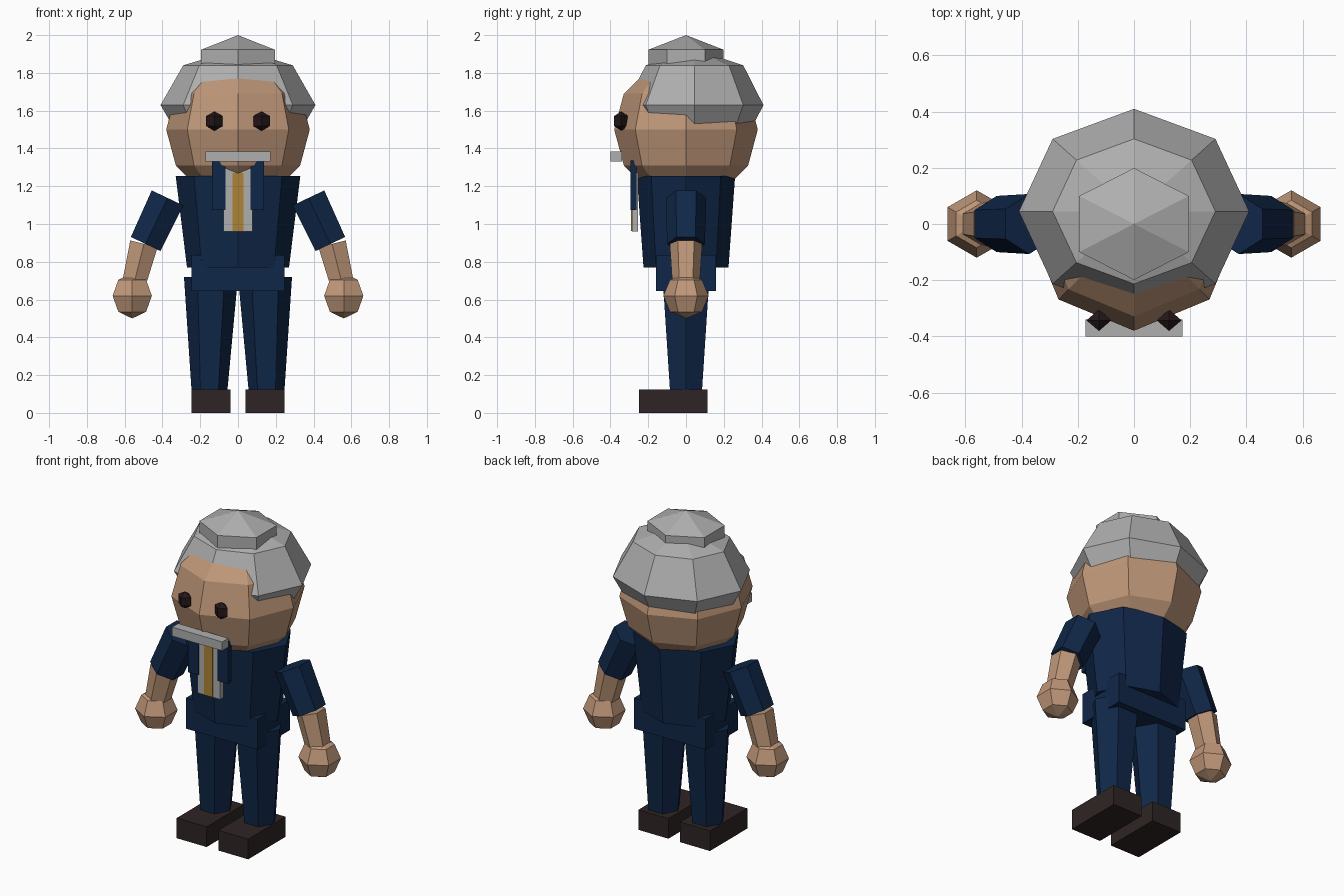
import bpy, bmesh
from math import sin, cos, pi, atan2
from mathutils import Matrix, Vector

cube = bpy.data.objects.get("Cube")
if cube:
    bpy.data.objects.remove(cube)


def material(name, color):
    m = bpy.data.materials.new(name)
    m.use_nodes = True
    m.diffuse_color = (*color, 1)
    m.node_tree.nodes["Principled BSDF"].inputs["Base Color"].default_value = (*color, 1)
    return m


GREY = material("grey hair and shirt", (0.43, 0.43, 0.43))
SKIN = material("skin", (0.52, 0.31, 0.19))
NAVY = material("navy suit", (0.005, 0.02, 0.065))
BROWN = material("dark brown shoes", (0.028, 0.018, 0.018))
GOLD = material("gold tie", (0.42, 0.23, 0.035))
BLACK = material("eye black", (0.018, 0.009, 0.01))


def finish(name, bm, mat, matrix=None):
    bmesh.ops.recalc_face_normals(bm, faces=bm.faces)
    mesh = bpy.data.meshes.new(name)
    bm.to_mesh(mesh)
    bm.free()
    mesh.materials.append(mat)
    ob = bpy.data.objects.new(name, mesh)
    if matrix:
        ob.matrix_world = matrix
    bpy.context.collection.objects.link(ob)
    return ob


def stack(name, rings, sides, mat, start=0.0, matrix=None):
    """Join flat rings (centre x, radius x, radius y, z); zero radius makes a tip."""
    bm = bmesh.new()
    loops = []
    for cx, rx, ry, z in rings:
        if rx < 1e-5:
            loops.append([bm.verts.new((cx, 0, z))] * sides)
            continue
        angles = [start + 2 * pi * i / sides for i in range(sides)]
        loops.append([bm.verts.new((cx + rx * cos(a), ry * sin(a), z)) for a in angles])
    for low, high in zip(loops, loops[1:]):
        for i in range(sides):
            j = (i + 1) % sides
            corners = (low[i], low[j], high[j], high[i])
            bm.faces.new(list(dict.fromkeys(corners)))
    for loop in (loops[0], loops[-1]):
        if len(set(loop)) > 2:
            bm.faces.new(loop)
    return finish(name, bm, mat, matrix)


def ball(name, centre, radii, sides, bands, mat, start=0.0):
    rx, ry, rz = radii
    rings = []
    for k in range(bands + 1):
        t = pi * k / bands
        rings.append((0, rx * sin(t), ry * sin(t), -rz * cos(t)))
    return stack(name, rings, sides, mat, start, Matrix.Translation(centre))


def box(name, low, high, mat):
    low, high = Vector(low), Vector(high)
    bm = bmesh.new()
    bmesh.ops.create_cube(bm, size=1)
    for v in bm.verts:
        v.co = (low + high) / 2 + v.co * (high - low)
    return finish(name, bm, mat)


def limb(name, a, b, ra, rb, mat):
    """Six-sided tapered tube between two points in the x-z plane."""
    a, b = Vector(a), Vector(b)
    d = b - a
    turn = Matrix.Rotation(atan2(d.x, d.z), 4, 'Y')
    rings = [(0, ra, ra, 0), (0, rb, rb, d.length)]
    return stack(name, rings, 6, mat, pi / 2, Matrix.Translation(a) @ turn)


# Head, hair cap and topknot
ball("head", (0, 0, 1.5), (0.38, 0.38, 0.38), 8, 6, SKIN)
ball("hair", (0, 0.045, 1.63), (0.41, 0.365, 0.297), 8, 4, GREY)
ball("topknot", (0, 0, 1.845), (0.26, 0.23, 0.155), 6, 3, GREY, pi / 2)
box("moustache", (-0.172, -0.4, 1.33), (0.172, -0.34, 1.385), GREY)

# Jacket and hips
stack("jacket", [(0, 0.27, 0.225, 0.77), (0, 0.33, 0.26, 1.255)], 8, NAVY)
box("hips", (-0.245, -0.16, 0.645), (0.245, 0.16, 0.835), NAVY)

# Shirt front and tie
box("shirt_front", (-0.078, -0.287, 0.96), (0.078, -0.255, 1.33), GREY)
box("tie", (-0.03, -0.292, 0.962), (0.03, -0.286, 1.27), GOLD)

# Paired parts
for label, s in (("left", 1), ("right", -1)):
    ball(label + "_eye", (s * 0.125, -0.343, 1.545), (0.051, 0.044, 0.052), 4, 3, BLACK)
    xs = sorted((s * 0.066, s * 0.138))
    box(label + "_lapel", (xs[0], -0.294, 1.075), (xs[1], -0.262, 1.335), NAVY)

    limb(label + "_sleeve", (s * 0.373, 0, 1.138), (s * 0.489, 0, 0.894), 0.107, 0.1, NAVY)
    limb(label + "_forearm", (s * 0.498, 0, 0.895), (s * 0.552, 0, 0.68), 0.086, 0.072, SKIN)
    ball(label + "_hand", (s * 0.56, 0, 0.62), (0.12, 0.12, 0.12), 6, 4, SKIN, pi / 2)

    stack(label + "_leg", [(s * 0.151, 0.095, 0.098, 0.12),
                           (s * 0.143, 0.143, 0.143, 0.72)], 6, NAVY)
    xs = sorted((s * 0.04, s * 0.245))
    box(label + "_shoe", (xs[0], -0.25, 0), (xs[1], 0.115, 0.125), BROWN)
